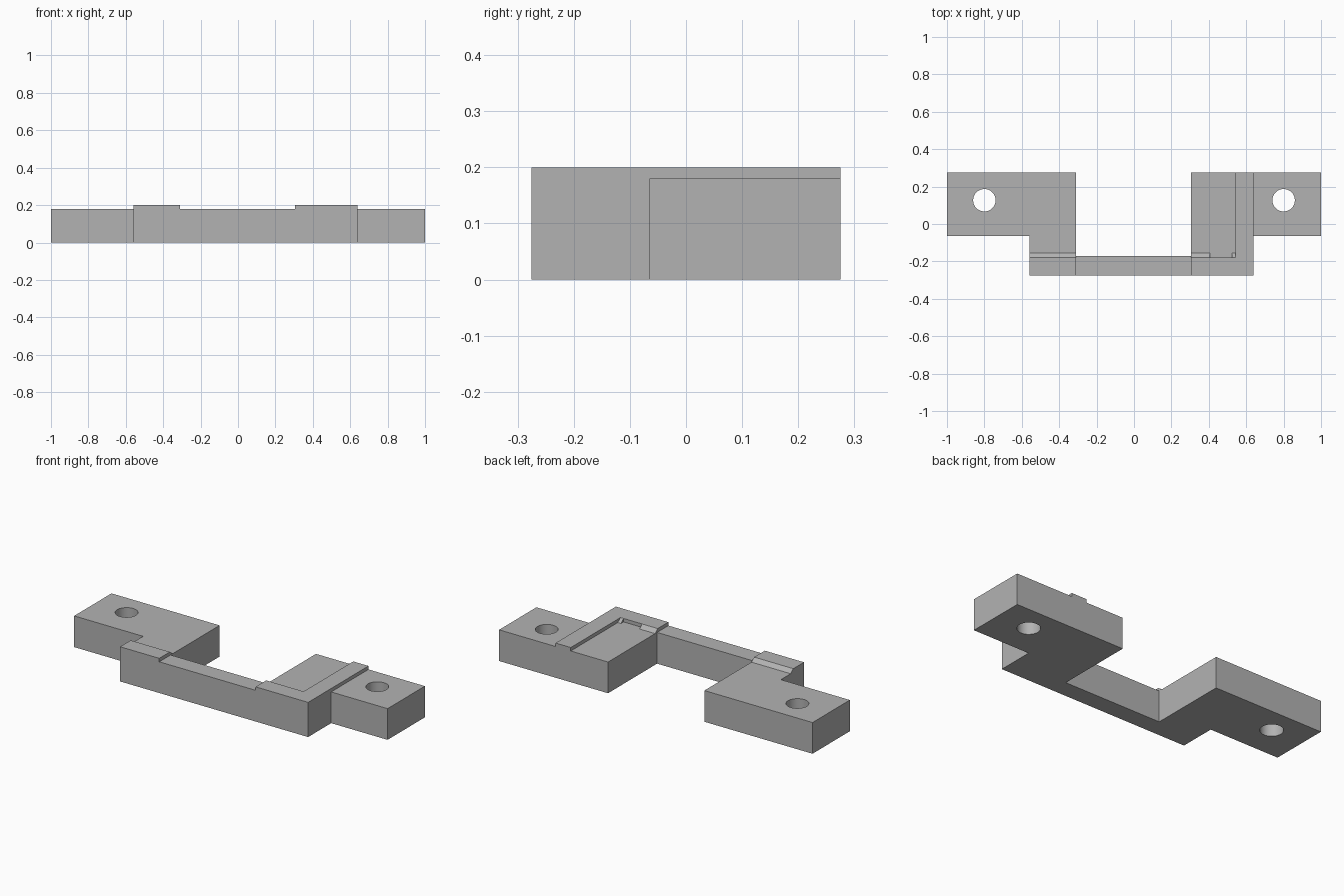
import bpy
import bmesh
import math
from mathutils import Vector

cube = bpy.data.objects.get("Cube")
if cube:
    bpy.data.objects.remove(cube, do_unlink=True)

grey = bpy.data.materials.new("mid grey")
grey.use_nodes = True
colour = (0.45, 0.45, 0.45, 1)
grey.diffuse_color = colour
grey.node_tree.nodes["Principled BSDF"].inputs["Base Color"].default_value = colour

FLOOR, TOP = 0.18, 0.2
FRONT, BACK, LIP = -0.275, 0.275, -0.178


def prism(name, profile, lo, hi, axis="Z"):
    """Extrude a closed profile along Z (points are x, y) or X (points are y, z)."""
    bm = bmesh.new()
    place = (lambda a, b: (a, b, lo)) if axis == "Z" else (lambda a, b: (lo, a, b))
    face = bm.faces.new([bm.verts.new(place(a, b)) for a, b in profile])
    out = bmesh.ops.extrude_face_region(bm, geom=[face])
    verts = [v for v in out["geom"] if isinstance(v, bmesh.types.BMVert)]
    step = Vector((0, 0, hi - lo)) if axis == "Z" else Vector((hi - lo, 0, 0))
    bmesh.ops.translate(bm, verts=verts, vec=step)
    bmesh.ops.recalc_face_normals(bm, faces=bm.faces)
    mesh = bpy.data.meshes.new(name)
    bm.to_mesh(mesh)
    bm.free()
    mesh.materials.append(grey)
    obj = bpy.data.objects.new(name, mesh)
    bpy.context.collection.objects.link(obj)
    return obj


def combine(target, tool, operation):
    """Apply a boolean and remove the tool."""
    mod = target.modifiers.new(tool.name, "BOOLEAN")
    mod.object, mod.operation, mod.solver = tool, operation, "EXACT"
    bpy.context.view_layer.objects.active = target
    bpy.ops.object.modifier_apply(modifier=mod.name)
    bpy.data.objects.remove(tool, do_unlink=True)


# Bracket body: two mounting ears joined by a front bar
body = prism("bracket_body", [
    (-1, BACK), (-1, -0.065), (-0.56, -0.065), (-0.56, FRONT),
    (0.64, FRONT), (0.64, -0.065), (1, -0.065), (1, BACK),
    (0.305, BACK), (0.305, -0.172), (-0.31, -0.172), (-0.31, BACK)], 0, FLOOR)

# Screw holes through the ears
for x in (-0.8, 0.8):
    ring = [(x + 0.06 * math.cos(math.tau * i / 48),
             0.127 + 0.06 * math.sin(math.tau * i / 48)) for i in range(48)]
    combine(body, prism("screw_hole", ring, -0.1, 0.3), "DIFFERENCE")

# Raised lip with a sloping back edge
slope = [(FRONT, FLOOR), (FRONT, TOP), (LIP, TOP), (-0.154, FLOOR)]
combine(body, prism("right_lip", slope, -0.56, -0.31, "X"), "UNION")

# Raised corner rail on the other side
rail = prism("corner_rail", [
    (0.305, FRONT), (0.64, FRONT), (0.64, BACK),
    (0.543, BACK), (0.543, LIP), (0.305, LIP)], FLOOR, TOP)
combine(body, rail, "UNION")

# Small ramps against the corner rail
ramp = [(LIP, FLOOR), (LIP, TOP), (-0.154, FLOOR)]
for lo, hi in ((0.305, 0.405), (0.523, 0.543)):
    combine(body, prism("ramp", ramp, lo, hi, "X"), "UNION")

# Round the hole walls, keep every other edge sharp
bpy.ops.object.select_all(action="DESELECT")
body.select_set(True)
bpy.context.view_layer.objects.active = body
bpy.ops.object.shade_smooth_by_angle(angle=math.radians(30))
